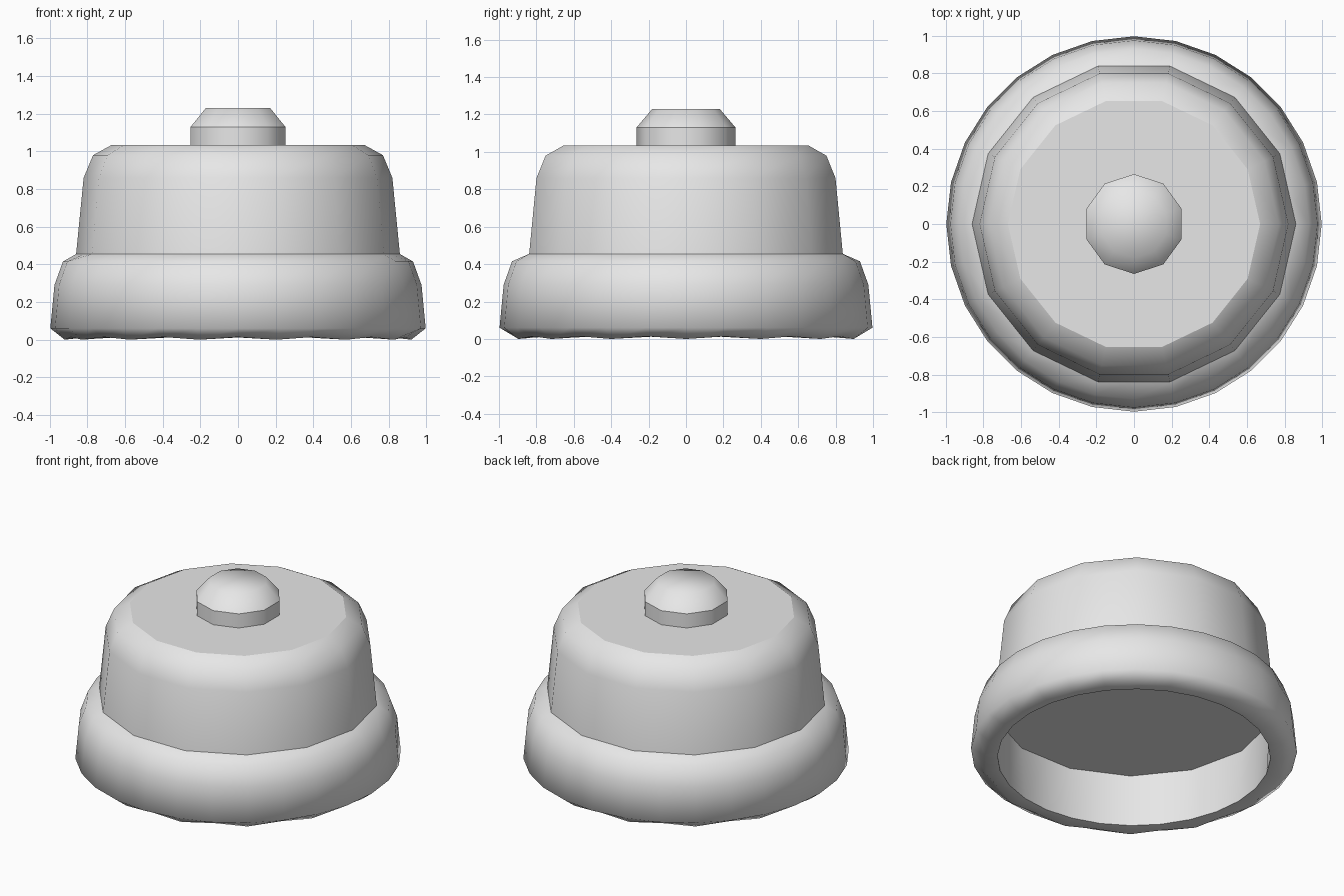
import bpy, bmesh
from math import sin, cos, pi

old = bpy.data.objects.get("Cube")
if old:
    bpy.data.objects.remove(old, do_unlink=True)

# one plain grey for every part
grey = bpy.data.materials.new("plain_grey")
grey.use_nodes = True
grey.diffuse_color = (0.8, 0.8, 0.8, 1)
for node in grey.node_tree.nodes:
    if node.type == 'BSDF_PRINCIPLED':
        node.inputs["Base Color"].default_value = grey.diffuse_color


def lathe(name, profile, sides, start=0.0, cap_first=False, cap_last=False, sharp=()):
    """Turn rows of (radius, z, odd-vertex scale, odd-vertex lift) round the z axis."""
    bm = bmesh.new()
    rows = []
    for radius, z, odd_scale, odd_lift in profile:
        row = []
        for i in range(sides):
            a = start + 2 * pi * i / sides
            r = radius * (odd_scale if i % 2 else 1)
            row.append(bm.verts.new((r * cos(a), r * sin(a), z + (odd_lift if i % 2 else 0))))
        rows.append(row)
    for low, high in zip(rows, rows[1:]):
        for i in range(sides):
            j = (i + 1) % sides
            bm.faces.new((low[i], low[j], high[j], high[i]))
    if cap_first:
        bm.faces.new(rows[0][::-1])
    if cap_last:
        bm.faces.new(rows[-1])
    for face in bm.faces:
        face.smooth = True
    # creases that stay hard
    for k in sharp:
        for i in range(sides):
            bm.edges.get((rows[k][i], rows[k][(i + 1) % sides])).smooth = False
    mesh = bpy.data.meshes.new(name)
    bm.to_mesh(mesh)
    bm.free()
    mesh.materials.append(grey)
    obj = bpy.data.objects.new(name, mesh)
    bpy.context.collection.objects.link(obj)
    return obj


def plain(*points):
    return [(r, z, 1, 0) for r, z in points]


flat = cos(pi / 14)  # pulls odd vertices onto the sides of the body polygon

# flared skirt, hollow underneath, whose upper rim follows the body outline
lathe("base_skirt", [
    (0.86, 0.376, flat, 0),
    (0.835, 0.012, 1, 0),
    (0.92, 0, 0.99, 0.014),
    (0.997, 0.06, 1, 0),
    (0.975, 0.29, 1, 0),
    (0.93, 0.415, 1, 0),
    (0.86, 0.455, flat, 0),
], 28, sharp=(1,))

# tapered body with a flat top and a closed underside
lathe("body", plain((0.86, 0.376), (0.86, 0.455), (0.82, 0.86), (0.77, 0.98), (0.67, 1.035)),
      14, cap_first=True, cap_last=True, sharp=(0, 1, 4))

# button on top
lathe("top_button", plain((0.265, 1.03), (0.265, 1.13), (0.18, 1.23)),
      10, start=pi / 2, cap_last=True, sharp=(1,))
